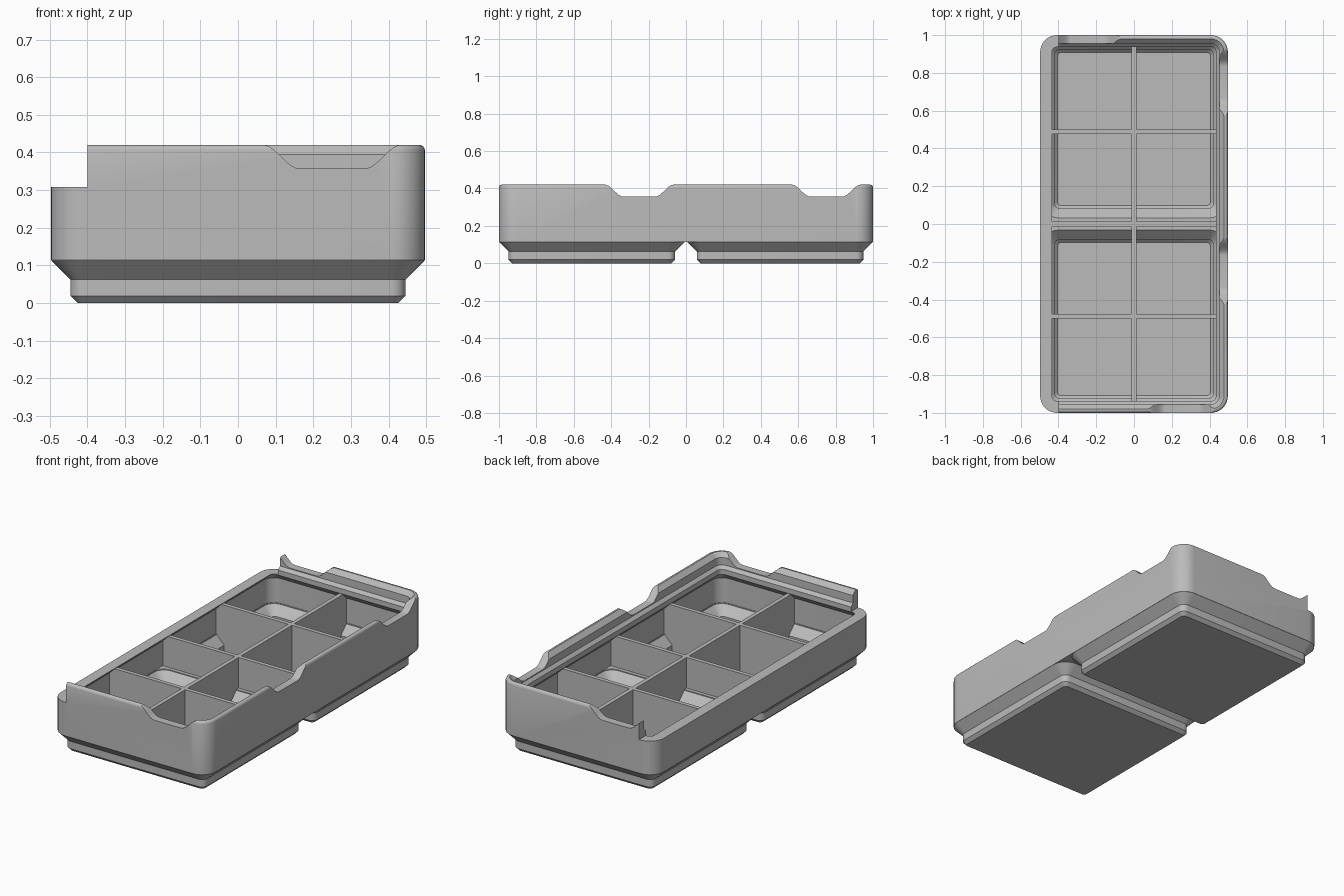
import bpy, bmesh, math

default = bpy.data.objects.get("Cube")
if default:
    bpy.data.objects.remove(default)

grey = bpy.data.materials.new("plain grey")
grey.use_nodes = True
grey.diffuse_color = (0.5, 0.5, 0.5, 1)
grey.node_tree.nodes["Principled BSDF"].inputs["Base Color"].default_value = (0.5, 0.5, 0.5, 1)

HX, HY, TOP, SEGS = 0.497, 1.0, 0.42, 8


def make(name, bm):
    bmesh.ops.recalc_face_normals(bm, faces=bm.faces)
    mesh = bpy.data.meshes.new(name)
    bm.to_mesh(mesh)
    bm.free()
    mesh.materials.append(grey)
    ob = bpy.data.objects.new(name, mesh)
    bpy.context.scene.collection.objects.link(ob)
    return ob


def skin(name, loops):
    """Closed solid through rings of equal point count."""
    bm = bmesh.new()
    rings = [[bm.verts.new(p) for p in loop] for loop in loops]
    n = len(rings[0])
    for a, b in zip(rings, rings[1:]):
        for i in range(n):
            j = (i + 1) % n
            bm.faces.new((a[i], a[j], b[j], b[i]))
    bm.faces.new(rings[0][::-1])
    bm.faces.new(rings[-1])
    return make(name, bm)


def rounded(hx, hy, r, z, cy=0):
    pts = []
    for k, (sx, sy) in enumerate(((1, 1), (-1, 1), (-1, -1), (1, -1))):
        for i in range(SEGS + 1):
            a = (k + i / SEGS) * math.pi / 2
            pts.append((sx * (hx - r) + r * math.cos(a),
                        cy + sy * (hy - r) + r * math.sin(a), z))
    return pts


def loft(name, hx, hy, rings, cy=0):
    """Rings are (inset, corner radius, height)."""
    return skin(name, [rounded(hx - d, hy - d, r, z, cy) for d, r, z in rings])


def box(name, x0, x1, y0, y1, z0, z1):
    return skin(name, [[(x0, y0, z), (x1, y0, z), (x1, y1, z), (x0, y1, z)]
                       for z in (z0, z1)])


def combine(target, tool, operation):
    mod = target.modifiers.new(operation, "BOOLEAN")
    mod.operation, mod.solver, mod.object = operation, "EXACT", tool
    bpy.context.view_layer.update()
    graph = bpy.context.evaluated_depsgraph_get()
    mesh = bpy.data.meshes.new_from_object(target.evaluated_get(graph))
    target.modifiers.clear()
    target.data = mesh
    bpy.data.objects.remove(tool)


# Outer body with a softened top edge
tray = loft("storage_tray", HX, HY, [
    (0, 0.09, 0.114), (0, 0.09, 0.406), (0.002, 0.088, 0.412),
    (0.006, 0.084, 0.417), (0.013, 0.077, TOP)])

# Two stepped feet
for side in (-1, 1):
    foot = loft("foot", HX, HX, [
        (0.071, 0.019, 0), (0.052, 0.038, 0.019), (0.052, 0.038, 0.062),
        (0.0006, 0.089, 0.1134), (0.006, 0.084, 0.12)], side * 0.503)
    combine(tray, foot, "UNION")

# Hollow: walls, overhang, ledge and flared lip, then the two foot wells
cavity = loft("cavity", HX, HY, [
    (0.024, 0.066, 0.125), (0.024, 0.066, 0.268), (0.0625, 0.0275, 0.306),
    (0.0625, 0.0275, 0.335), (0.0455, 0.0445, 0.352), (0.0455, 0.0445, 0.395),
    (0.0055, 0.0845, 0.435)])
for side in (-1, 1):
    well = loft("well", HX, HX, [
        (0.092, 0.02, 0.027), (0.076, 0.03, 0.043), (0.076, 0.03, 0.071),
        (0.027, 0.063, 0.12), (0.027, 0.063, 0.14)], side * 0.503)
    combine(cavity, well, "UNION")

# Dividers are left standing by keeping them out of the hollow
T, DIV = 0.012, 0.302
combine(cavity, box("long_divider", -T, T, -1.2, 1.2, -0.1, DIV), "DIFFERENCE")
for y in (-0.4875, 0, 0.4875):
    combine(cavity, box("cross_divider", -0.6, 0.6, y - T, y + T, -0.1, DIV), "DIFFERENCE")
combine(tray, cavity, "DIFFERENCE")

# Lowered rim along the right-hand side
combine(tray, box("rim_cut", -0.7, -0.4, -1.2, 1.2, 0.308, 0.6), "DIFFERENCE")


# Scooped notches in the lip
def notch(place):
    half = []
    for i in range(11):
        t = i / 10
        half.append((0.085 + 0.1 * t, 0.357 + 0.0635 * (1 - math.cos(math.pi * t)) / 2))
    half.append((0.185, 0.6))
    profile = [(-u, z) for u, z in half[::-1]] + half
    tool = skin("notch", [[place(u, v, z) for u, z in profile] for v in (-0.1, 0.1)])
    combine(tray, tool, "DIFFERENCE")


notch(lambda u, v, z: (0.25 + u, -HY + v, z))
notch(lambda u, v, z: (-0.25 + u, HY + v, z))
for centre in (-0.25, 0.75):
    notch(lambda u, v, z: (HX + v, centre + u, z))

# Smooth corners, crisp edges
bpy.ops.object.select_all(action="DESELECT")
tray.select_set(True)
bpy.context.view_layer.objects.active = tray
bpy.ops.object.shade_smooth_by_angle(angle=math.radians(30))
